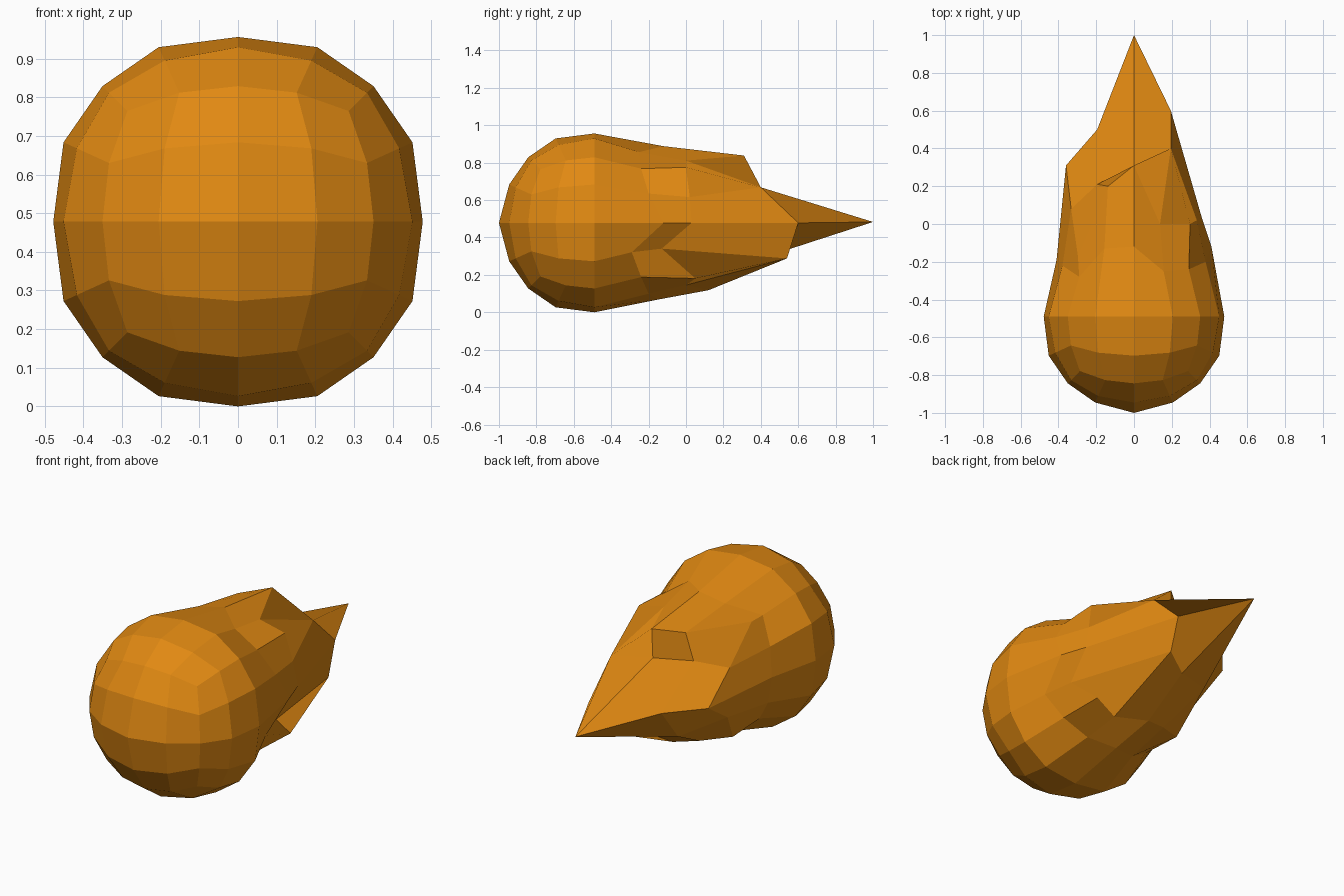
import bpy, bmesh, math

if "Cube" in bpy.data.objects:
    bpy.data.objects.remove(bpy.data.objects["Cube"])

CY, CZ = -0.49, 0.475      # centre of the round front
STEP = math.pi / 8

# Back lengths per direction, counter-clockwise from +x in the xz plane
SHOULDER_Y = [-.12, -.20, -.24, -.25, -.12, -.13, -.28, -.22,
              -.19, -.20, -.25, -.20, -.15, -.20, -.24, -.29]
TONGUE_Y = [.03, .02, 0, 0, .31, .20, -.17, .08,
            .31, .10, 0, .08, .12, 0, .05, -.13]
TAIL_Y = [.60, .40, .30, .21, .50, .35, .40, .54]


def spherical(x, y, z):
    """Front half: a cube grid inflated to a ball."""
    p = [c * 0.91 if abs(c) == 1 else c for c in (x, y, z)]
    n = math.sqrt(sum(c * c for c in p))
    on_axis = sum(c != 0 for c in p) == 1
    r = 0.478 if on_axis else 0.496
    ry = 0.51 if on_axis else 0.50
    return p[0] / n * r, CY + p[1] / n * ry, CZ + p[2] / n * r


def flame(x, y, z):
    """Back half: ragged flame tongues narrowing to one tail tip."""
    ring = max(abs(x), abs(z))
    if ring == 0:
        return 0, 1.0, 0.48
    k = round(math.atan2(z, x) / STEP) % 16
    if ring == 1:
        return x * 0.195, TAIL_Y[k // 2], 0.475 + z * 0.19
    if y == 1:
        r, back = 0.41, SHOULDER_Y[k]
    else:
        r, back = (0.42 if k % 4 == 2 else 0.36), TONGUE_Y[k]
    return r * math.cos(k * STEP), back, CZ + r * math.sin(k * STEP)


# Cube with a 4 x 4 grid on each side, reshaped into a fireball
bm = bmesh.new()
bmesh.ops.create_cube(bm, size=4)
bmesh.ops.subdivide_edges(bm, edges=bm.edges[:], cuts=3, use_grid_fill=True)
for v in bm.verts:
    x, y, z = (round(c) for c in v.co)
    v.co = spherical(x, y, z) if y <= 0 else flame(x, y, z)
low = min(v.co.z for v in bm.verts)
for v in bm.verts:
    v.co.z -= low
bmesh.ops.recalc_face_normals(bm, faces=bm.faces[:])

mesh = bpy.data.meshes.new("fireball")
bm.to_mesh(mesh)
bm.free()
body = bpy.data.objects.new("fireball", mesh)
bpy.context.collection.objects.link(body)

mat = bpy.data.materials.new("flame_orange")
mat.diffuse_color = (0.75, 0.25, 0.006, 1)
mat.use_nodes = True
mat.node_tree.nodes["Principled BSDF"].inputs["Base Color"].default_value = mat.diffuse_color
mesh.materials.append(mat)
